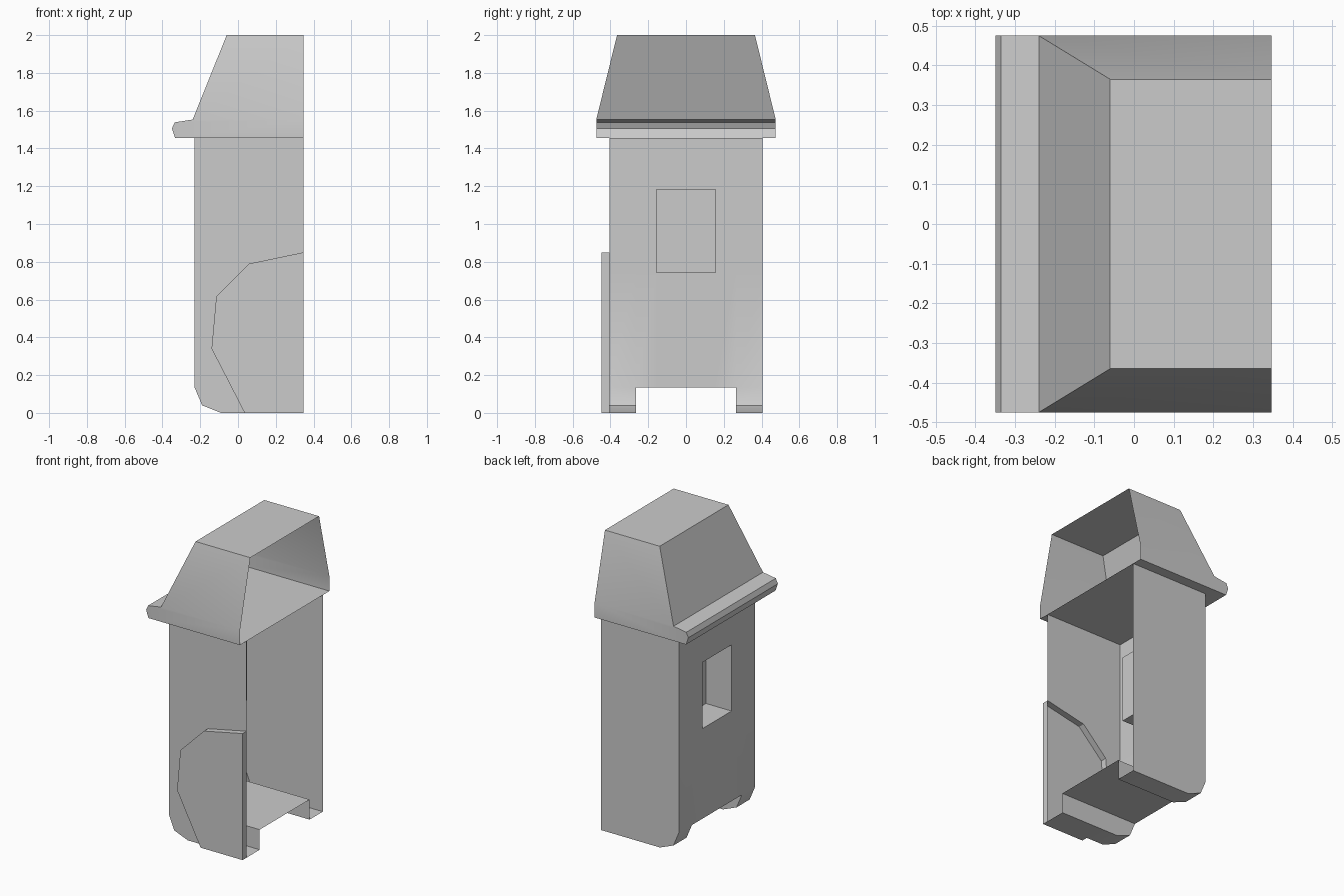
import bpy, bmesh, math

cube = bpy.data.objects.get("Cube")
if cube:
    bpy.data.objects.remove(cube, do_unlink=True)

grey = bpy.data.materials.new("plain_grey")
grey.use_nodes = True
grey.diffuse_color = (0.6, 0.6, 0.6, 1)
grey.node_tree.nodes["Principled BSDF"].inputs["Base Color"].default_value = (0.6, 0.6, 0.6, 1)

END = 0.347     # open end of the shell
BACK = -0.23    # closed end wall
HALF = 0.405    # body half width
EAVE = 1.455    # height of the roof base
FLOOR = 0.135   # height of the floor between the runners
RUN = 0.265     # inner side of the runners


def side(points, y):
    """Flat polygon of (x, z) points at one y."""
    return [(x, y, z) for x, z in points]


def strips(points, y0, y1):
    """Quads along an (x, z) path, spanning y0 to y1."""
    return [[(a[0], y0, a[1]), (b[0], y0, b[1]), (b[0], y1, b[1]), (a[0], y1, a[1])]
            for a, b in zip(points, points[1:])]


def build(name, polys):
    """Weld polygons into one smooth-by-angle sheet object."""
    bm = bmesh.new()
    for poly in polys:
        bm.faces.new([bm.verts.new(p) for p in poly])
    bmesh.ops.remove_doubles(bm, verts=bm.verts, dist=0.0005)
    bmesh.ops.recalc_face_normals(bm, faces=bm.faces)
    # make the normals point out of the shell
    if sum(f.normal.dot(f.calc_center_median() - CENTRE[name]) * f.calc_area() for f in bm.faces) < 0:
        bmesh.ops.reverse_faces(bm, faces=bm.faces)
    mesh = bpy.data.meshes.new(name)
    bm.to_mesh(mesh)
    bm.free()
    mesh.materials.append(grey)
    obj = bpy.data.objects.new(name, mesh)
    bpy.context.scene.collection.objects.link(obj)
    bpy.ops.object.select_all(action='DESELECT')
    obj.select_set(True)
    bpy.context.view_layer.objects.active = obj
    bpy.ops.object.shade_smooth_by_angle(angle=math.radians(30))


from mathutils import Vector
CENTRE = {"body": Vector((0.1, 0, 0.75)), "roof": Vector((0.1, 0, 1.7))}

# Body: side walls, one with a raised panel pushed out of it
foot = [(END, 0), (-0.09, 0), (-0.19, 0.04), (BACK, FLOOR)]
panel = [(END, 0.85), (0.06, 0.79), (-0.115, 0.615), (-0.14, 0.34), (0.035, 0)]
wall_top = [(BACK, EAVE), (END, EAVE)]
body = [side(foot + wall_top, HALF), side(panel + foot[1:] + wall_top, -HALF)]
panel_loop = panel + [(END, 0)]
body.append(side(panel_loop, -0.447))
body += strips(panel_loop + panel_loop[:1], -0.447, -HALF)

# Runners and the raised floor between them
for s in (-1, 1):
    body.append(side(foot + [(END, FLOOR)], s * RUN))
    path = [(0.035, 0)] + foot[1:] if s < 0 else foot
    body += strips(path, s * RUN, s * HALF)
body += strips([(0.035, 0), (END, 0)], -RUN, -HALF)
body += strips([(BACK, FLOOR), (END, FLOOR)], -RUN, RUN)

# End wall with a deep window niche in the middle cell
ys = [-HALF, -RUN, -0.155, 0.155, RUN, HALF]
zs = [FLOOR, 0.74, 1.185, EAVE]
for i, (y0, y1) in enumerate(zip(ys, ys[1:])):
    for j, (z0, z1) in enumerate(zip(zs, zs[1:])):
        x = -0.04 if (i, j) == (2, 1) else BACK
        body.append([(x, y0, z0), (x, y1, z0), (x, y1, z1), (x, y0, z1)])
for z in zs[1:3]:
    body += strips([(BACK, z), (-0.04, z)], ys[2], ys[3])
for y in ys[2:4]:
    body.append(side([(BACK, zs[1]), (-0.04, zs[1]), (-0.04, zs[2]), (BACK, zs[2])], y))
build("body", body)

# Roof: hollow hipped shell with a lip over the end wall
WIDE, NARROW, TOP = 0.475, 0.365, 2.0
lip = [(END, EAVE), (-0.333, EAVE), (-0.35, 1.505), (-0.335, 1.538), (-0.24, 1.553)]
roof = strips(lip, -WIDE, WIDE)
for s in (-1, 1):
    roof.append(side(lip + [(END, 1.553)], s * WIDE))
    roof.append([(-0.24, s * WIDE, 1.553), (-0.06, s * NARROW, TOP),
                 (END, s * NARROW, TOP), (END, s * WIDE, 1.553)])
roof.append([(-0.24, -WIDE, 1.553), (-0.24, WIDE, 1.553), (-0.06, NARROW, TOP), (-0.06, -NARROW, TOP)])
roof += strips([(-0.06, TOP), (END, TOP)], -NARROW, NARROW)
build("roof", roof)
